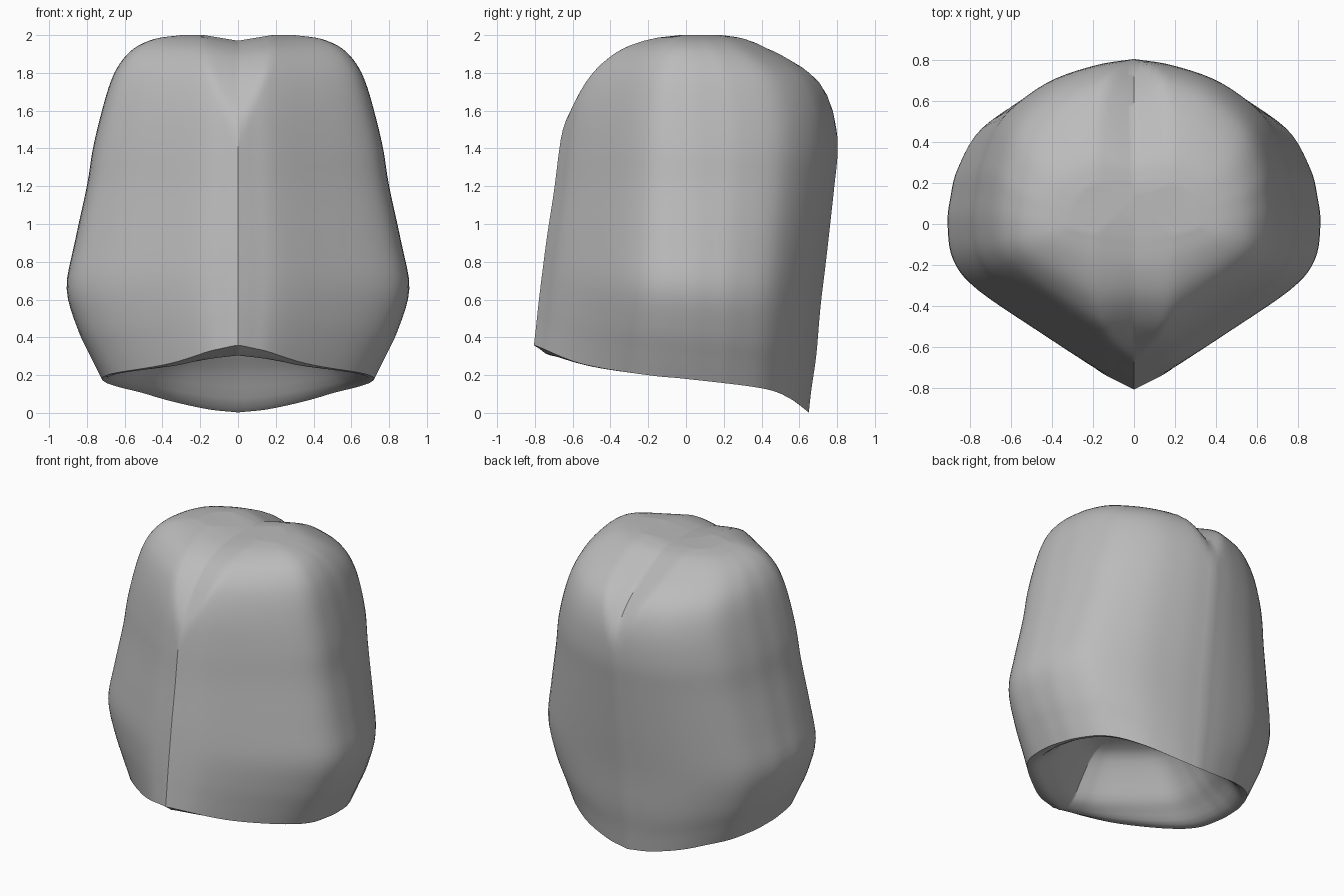
import bpy, math

cube = bpy.data.objects.get("Cube")
if cube:
    bpy.data.objects.remove(cube)


def spline(pts, n):
    """Sample n steps per span of a Catmull-Rom curve through tuples."""
    ext = [tuple(2 * a - b for a, b in zip(pts[0], pts[1]))] + list(pts)
    ext.append(tuple(2 * a - b for a, b in zip(pts[-1], pts[-2])))
    out = []
    for i in range(1, len(ext) - 2):
        for s in range(n):
            t = s / n
            out.append(tuple(
                0.5 * (2 * b + (c - a) * t + (2 * a - 5 * b + 4 * c - d) * t * t
                       + (3 * b - a - 3 * c + d) * t ** 3)
                for a, b, c, d in zip(*ext[i - 1:i + 3])))
    return out + [tuple(pts[-1])]


def step(a, b, x):
    t = min(1, max(0, (x - a) / (b - a)))
    return t * t * (3 - 2 * t)


# Half outline from front ridge to back ridge: width share, depth share
HALF = spline([(0, -1), (.1, -.955), (.25, -.88), (.5, -.695), (.84, -.42), (.97, -.23),
               (1, 0), (.985, .18), (.945, .38), (.82, .645), (.55, .855),
               (.25, .96), (0, 1)], 5)
OUTLINE = HALF + [(-u, v) for u, v in HALF[-2:0:-1]]

# Wall levels: height, half width, front depth, back depth
LEVELS = spline([(.18, .72, .805, .65), (.3, .78, .793, .665), (.45, .85, .78, .69),
                 (.66, .907, .76, .712), (.9, .865, .735, .747), (1.2, .80, .695, .785),
                 (1.4, .768, .67, .803), (1.6, .72, .635, .787), (1.75, .675, .58, .725),
                 (1.85, .625, .51, .61), (1.93, .55, .40, .46), (1.98, .44, .24, .34),
                 (2.0, .3, .06, .23)], 4)

# Wavy lower rim: depth position, height
RIM = spline([(-.8, .36), (-.55, .26), (-.2, .2), (0, .18),
              (.4, .13), (.55, .075), (.65, 0)], 6)


def rim_height(y):
    for (y0, z0), (y1, z1) in zip(RIM, RIM[1:]):
        if y <= y1:
            return z0 + (z1 - z0) * max(0, (y - y0) / (y1 - y0))
    return RIM[-1][1]


def wall_ring(z, w, front, back):
    ring = []
    fade = 1 - step(.1, 1.3, z)
    k = step(1.45, 1.95, z)
    for u, v in OUTLINE:
        x, y = u * w, v * (front if v < 0 else back)
        h = z + (rim_height(y) - .18) * fade
        # Groove between the two lobes
        groove = k * max(0, 1 - abs(x) / (.03 + .15 * k))
        y *= 1 - .15 * groove
        ring.append((x, y, h - .03 * groove))
    return ring


outer = [wall_ring(*level) for level in LEVELS]
rim = outer[0]


def cavity_ring(scale, height, flat):
    return [(x * scale, (y + .06) * scale - .06, z + (height - z) * flat)
            for x, y, z in rim]


# Hollow underside: sloping shoulder, then a domed recess
cavity = [cavity_ring(*c) for c in spline([(.25, .62, 1), (.45, .58, 1), (.6, .46, 1),
                                           (.72, .34, .95), (.84, .28, .7),
                                           (.96, .2, .12)], 3)]
rings = cavity + outer
n = len(OUTLINE)
verts = [p for ring in rings for p in ring]
faces = [(r * n + i, r * n + (i + 1) % n, (r + 1) * n + (i + 1) % n, (r + 1) * n + i)
         for r in range(len(rings) - 1) for i in range(n)]

# Close the cavity ceiling and the crown of the lobes
top = (len(rings) - 1) * n
verts += [(0, -.06, .63), (0, .13, 1.97)]
for i in range(n):
    j = (i + 1) % n
    faces.append((j, i, len(verts) - 2))
    faces.append((top + i, top + j, len(verts) - 1))

mesh = bpy.data.meshes.new("two_lobed_shell")
mesh.from_pydata(verts, [], faces)
mesh.update()
shell = bpy.data.objects.new("two_lobed_shell", mesh)
bpy.context.collection.objects.link(shell)

# Plain grey
grey = bpy.data.materials.new("plain_grey")
grey.use_nodes = True
color = (.5, .5, .5, 1)
grey.diffuse_color = color
grey.node_tree.nodes["Principled BSDF"].inputs["Base Color"].default_value = color
mesh.materials.append(grey)

bpy.ops.object.select_all(action='DESELECT')
shell.select_set(True)
bpy.context.view_layer.objects.active = shell
bpy.ops.object.shade_smooth_by_angle(angle=math.radians(38))
